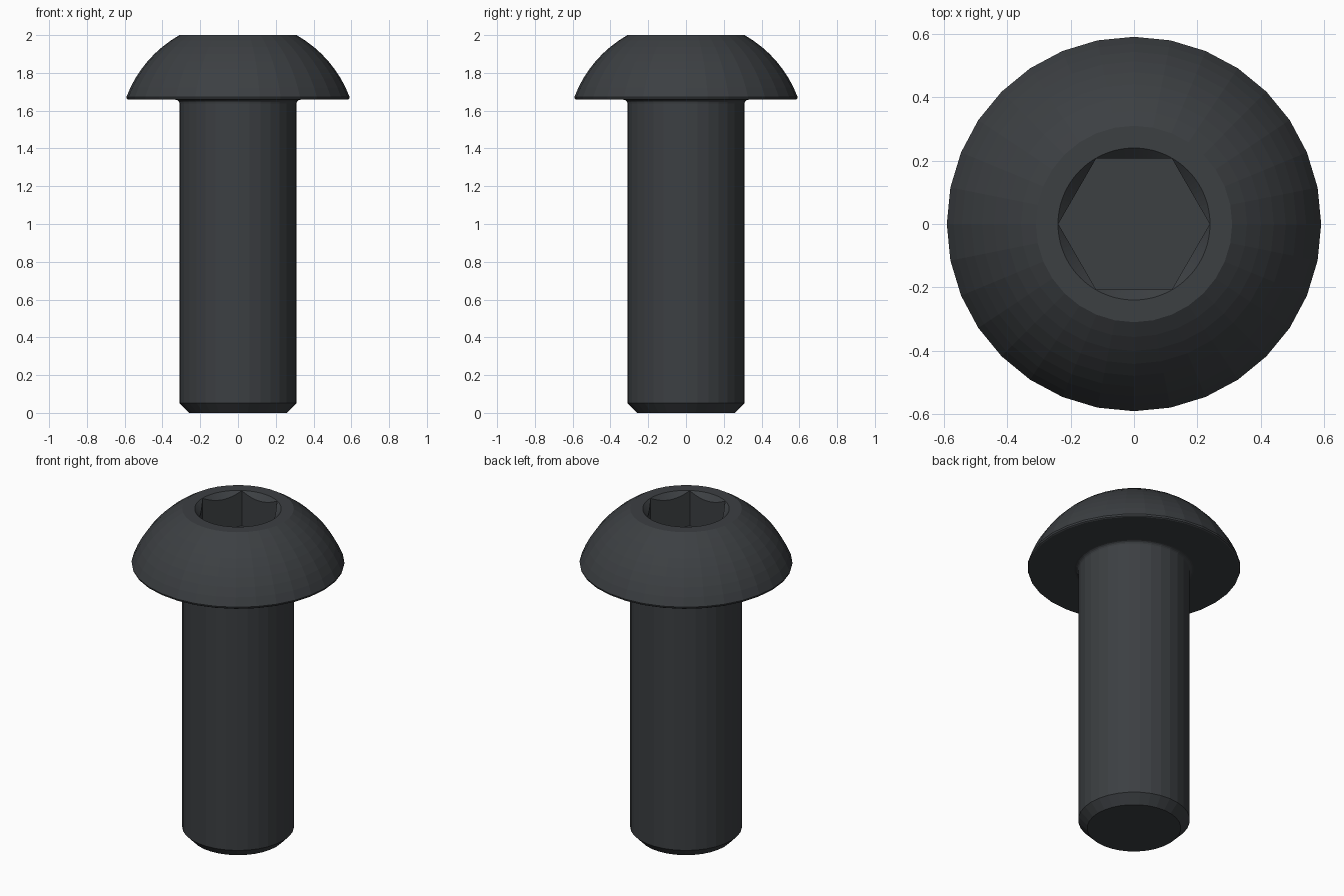
import bpy, bmesh
from math import sin, cos, pi, atan2, hypot

if "Cube" in bpy.data.objects:
    bpy.data.objects.remove(bpy.data.objects["Cube"])

SEGMENTS = 32


def new_object(name, bm):
    bmesh.ops.recalc_face_normals(bm, faces=bm.faces)
    mesh = bpy.data.meshes.new(name)
    bm.to_mesh(mesh)
    bm.free()
    obj = bpy.data.objects.new(name, mesh)
    bpy.context.collection.objects.link(obj)
    return obj


def lathe(name, profile, segments):
    """Revolve (radius, z) points around z and cap both ends."""
    bm = bmesh.new()
    rings = [[bm.verts.new((r * cos(2 * pi * i / segments), r * sin(2 * pi * i / segments), z))
              for i in range(segments)] for r, z in profile]
    for a, b in zip(rings, rings[1:]):
        for i in range(segments):
            j = (i + 1) % segments
            bm.faces.new((a[i], a[j], b[j], b[i]))
    bm.faces.new(rings[0][::-1])
    bm.faces.new(rings[-1])
    return new_object(name, bm)


# Shank with chamfered tip and a small fillet under the head
profile = [(0.26, 0), (0.31, 0.052)]
for k in range(5):
    a = k / 4 * pi / 2
    profile.append((0.331 - 0.021 * cos(a), 1.637 + 0.021 * sin(a)))

# Head: rounded rim, then a domed arc up to the flat top
profile += [(0.582, 1.658), (0.588, 1.662), (0.591, 1.672)]
centre = 1.45
radius = hypot(0.31, 2 - centre)
start, end = atan2(1.672 - centre, 0.591), atan2(2 - centre, 0.31)
for k in range(1, 9):
    a = start + (end - start) * k / 8
    profile.append((radius * cos(a), centre + radius * sin(a)))
screw = lathe("button_head_screw", profile, SEGMENTS)

# Hex socket and the conical lead-in at its mouth
hex_cutter = lathe("hex_socket_cutter", [(0.239, 1.784), (0.239, 2.1)], 6)
cone_cutter = lathe("lead_in_cutter", [(0.1, 1.86), (0.24, 2.0), (0.29, 2.05)], 96)

bpy.context.view_layer.objects.active = screw
screw.select_set(True)
for cutter in (hex_cutter, cone_cutter):
    cutter.hide_render = True
    mod = screw.modifiers.new(cutter.name, 'BOOLEAN')
    mod.operation = 'DIFFERENCE'
    mod.solver = 'EXACT'
    mod.object = cutter
    bpy.ops.object.modifier_apply(modifier=mod.name)
    bpy.data.objects.remove(cutter)

# Dark steel
steel = bpy.data.materials.new("dark_steel")
steel.diffuse_color = (0.045, 0.05, 0.055, 1)
steel.use_nodes = True
steel.node_tree.nodes["Principled BSDF"].inputs["Base Color"].default_value = steel.diffuse_color
screw.data.materials.clear()
screw.data.materials.append(steel)
